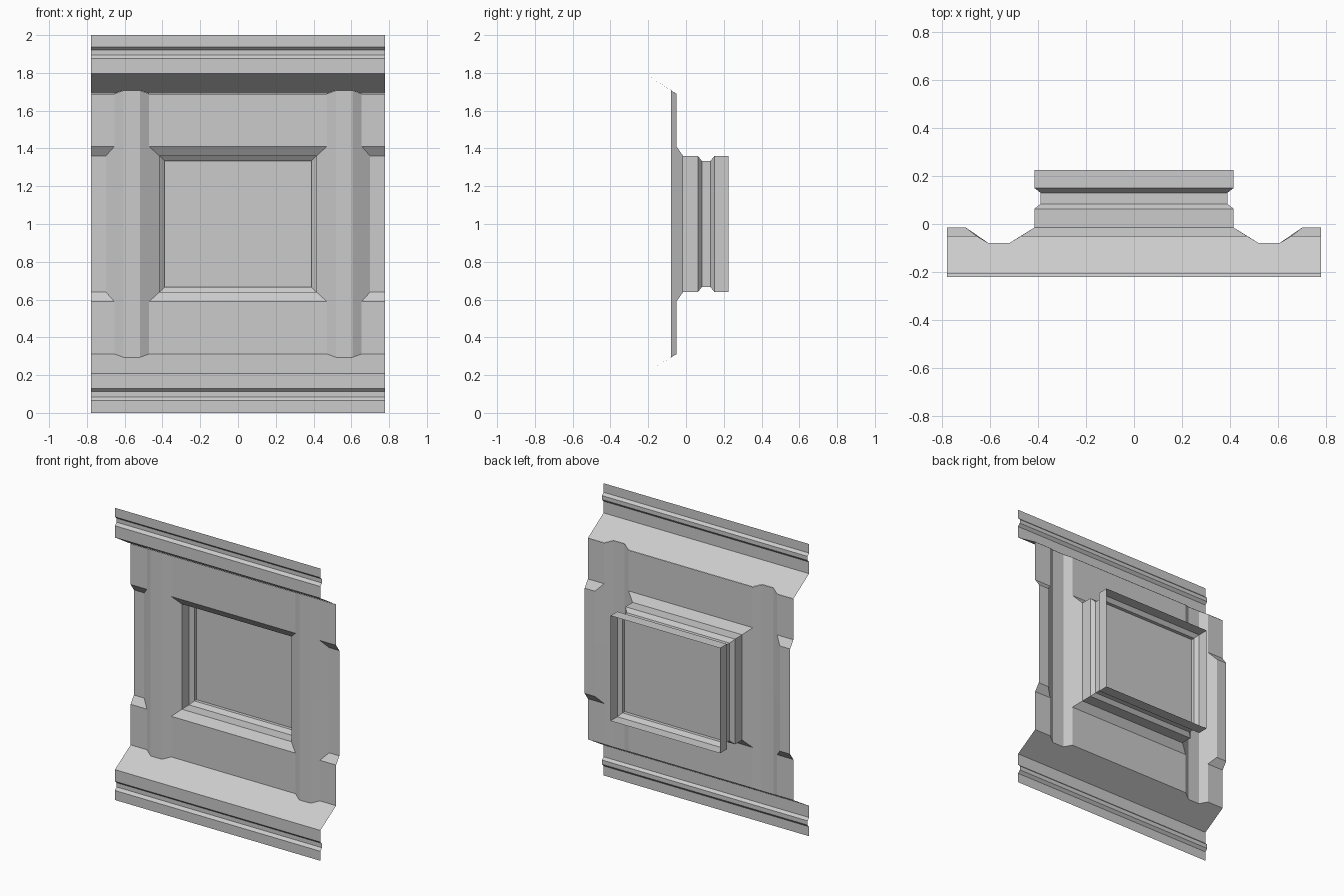
import bpy, bmesh

if "Cube" in bpy.data.objects:
    bpy.data.objects.remove(bpy.data.objects["Cube"])

W = 0.778                                  # half width of the panel
FRONT, WALL, RECESS, PILLAR = -0.22, -0.05, -0.015, -0.08


def make(name, polys, facing, mirror=None, z=0.0):
    """Sheet object from polygons; facing(face) returns the direction to face."""
    bm = bmesh.new()
    for pts in polys:
        f = bm.faces.new([bm.verts.new(p) for p in pts])
        f.normal_update()
        if f.normal.dot(facing(f)) < 0:
            f.normal_flip()
    bmesh.ops.remove_doubles(bm, verts=bm.verts, dist=0.0005)
    me = bpy.data.meshes.new(name)
    bm.to_mesh(me)
    bm.free()
    ob = bpy.data.objects.new(name, me)
    ob.location.z = z
    bpy.context.collection.objects.link(ob)
    if mirror:
        m = ob.modifiers.new("Mirror", 'MIRROR')
        m.use_axis = mirror
    return ob


def to_front(f):
    return (0, -1, 0)


def rect(x0, x1, y0, z0, y1, z1):
    return [(x0, y0, z0), (x1, y0, z0), (x1, y1, z1), (x0, y1, z1)]


# Grooved trim rails, each with a sloped shelf notched around the pillars
def rail(name, z0, z1, shelf_z, wall_z, tip_z):
    prof = [(FRONT, z0), (FRONT, z0 + 0.065), (-0.203, z0 + 0.083),
            (-0.203, z0 + 0.112), (FRONT, z0 + 0.128), (FRONT, z1)]
    if z0 > 1:
        prof = [(FRONT, z0), (FRONT, 1.877), (-0.203, 1.895),
                (-0.203, 1.922), (FRONT, 1.938), (FRONT, z1)]
    polys = [rect(0, W, *a, *b) for a, b in zip(prof, prof[1:])]
    polys.append([(0, FRONT, shelf_z), (W, FRONT, shelf_z), (W, WALL, wall_z),
                  (0.655, WALL, wall_z), (0.605, PILLAR, tip_z),
                  (0.52, PILLAR, tip_z), (0.47, WALL, wall_z), (0, WALL, wall_z)])
    make(name, polys, to_front, (True, False, False))


rail("bottom_rail", 0.0, 0.208, 0.208, 0.312, 0.294)
rail("top_rail", 1.797, 2.0, 1.797, 1.69, 1.708)

# Wall and pillars: one quarter, mirrored in x and about z = 1
E, T, B, C = -0.689, -0.707, -0.41, -0.36   # wall end, pillar end, bevel start, bevel end
make("wall_bands", [
    rect(0, 0.47, WALL, E, WALL, B),
    [(0, WALL, B), (0.47, WALL, B), (0.415, RECESS, C), (0, RECESS, C)],
    rect(0.655, W, WALL, E, WALL, B),
    [(0.655, WALL, B), (W, WALL, B), (W, RECESS, C), (0.70, RECESS, C)],
    rect(0.70, W, RECESS, C, RECESS, 0),
], to_front, (True, False, True), 1.0)


def flank(xf, xw, xr):
    return [(xf, PILLAR, 0), (xf, PILLAR, T), (xw, WALL, E),
            (xw, WALL, B), (xr, RECESS, C), (xr, RECESS, 0)]


make("pillars", [rect(0.52, 0.605, PILLAR, T, PILLAR, 0),
                 flank(0.52, 0.47, 0.415), flank(0.605, 0.655, 0.70)],
     to_front, (True, False, True), 1.0)

# Window frame: inset/depth profile swept round the opening, facing inward
prof = [(0, RECESS), (0, 0.063), (0.026, 0.084), (0.026, 0.13), (0, 0.15), (0, 0.224)]


def ring(inset, y):
    a, b = 0.415 - inset, 0.36 - inset
    return [(-a, y, -b), (a, y, -b), (a, y, b), (-a, y, b)]


rings = [ring(*p) for p in prof]
make("window_frame",
     [[r[i], r[(i + 1) % 4], s[(i + 1) % 4], s[i]]
      for r, s in zip(rings, rings[1:]) for i in range(4)],
     lambda f: -f.calc_center_median(), None, 1.0)

# Flat pane held in the narrow part of the frame
make("window_pane", [ring(0.026, 0.107)], to_front, None, 1.0)
